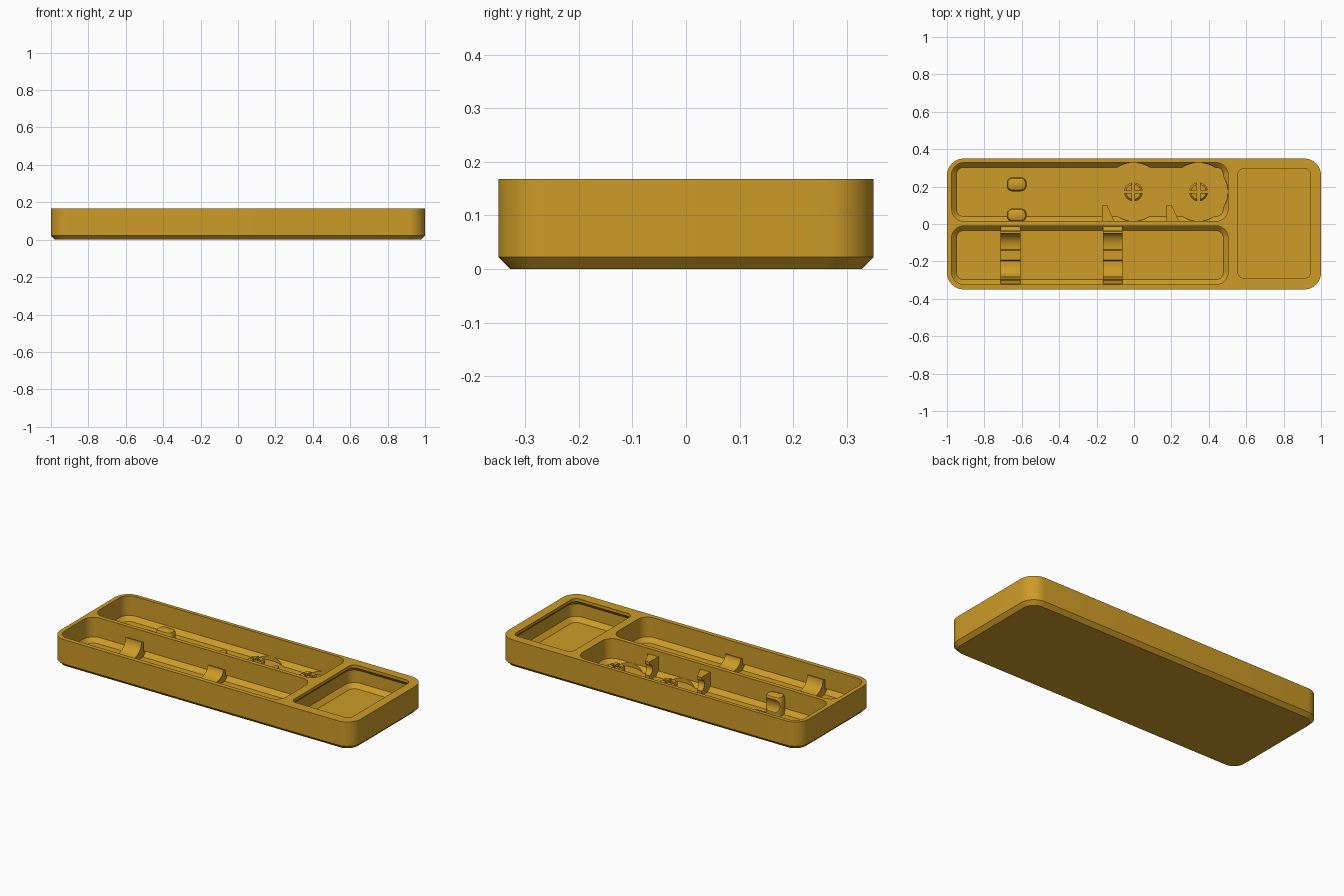
import bpy, bmesh, math
from mathutils import Matrix

if "Cube" in bpy.data.objects:
    bpy.data.objects.remove(bpy.data.objects["Cube"])

gold = bpy.data.materials.new("golden_yellow")
gold.diffuse_color = (0.61, 0.33, 0.02, 1)
gold.use_nodes = True
gold.node_tree.nodes["Principled BSDF"].inputs["Base Color"].default_value = gold.diffuse_color
FLOOR = 0.025


def make(name, bm):
    bmesh.ops.recalc_face_normals(bm, faces=bm.faces)
    me = bpy.data.meshes.new(name)
    bm.to_mesh(me)
    bm.free()
    me.materials.append(gold)
    ob = bpy.data.objects.new(name, me)
    bpy.context.collection.objects.link(ob)
    return ob


def rounded_rect(x0, x1, y0, y1, r, d, n=8):
    """Outline inset by d, corner radius reduced to match."""
    r2 = max(r - d, 0.008)
    x0, x1, y0, y1 = x0 + d, x1 - d, y0 + d, y1 - d
    pts = []
    for i, (cx, cy) in enumerate([(x1 - r2, y1 - r2), (x0 + r2, y1 - r2),
                                  (x0 + r2, y0 + r2), (x1 - r2, y0 + r2)]):
        for k in range(n + 1):
            a = math.pi / 2 * (i + k / n)
            pts.append((cx + r2 * math.cos(a), cy + r2 * math.sin(a)))
    return pts


def loft(name, box, r, levels):
    """Rounded box through (z, inset) levels."""
    bm = bmesh.new()
    rings = [[bm.verts.new((x, y, z)) for x, y in rounded_rect(*box, r, d)]
             for z, d in levels]
    n = len(rings[0])
    for a, b in zip(rings, rings[1:]):
        for i in range(n):
            bm.faces.new((a[i], a[(i + 1) % n], b[(i + 1) % n], b[i]))
    bm.faces.new(rings[0][::-1])
    bm.faces.new(rings[-1])
    return make(name, bm)


def extrude_x(name, x0, x1, profile):
    """Prism along x from a (y, z) profile."""
    bm = bmesh.new()
    f = bm.faces.new([bm.verts.new((x0, y, z)) for y, z in profile])
    new = bmesh.ops.extrude_face_region(bm, geom=[f])["geom"]
    bmesh.ops.translate(bm, vec=(x1 - x0, 0, 0),
                        verts=[v for v in new if isinstance(v, bmesh.types.BMVert)])
    return make(name, bm)


def cylinder(name, centre, r, h, axis="Z", n=48):
    bm = bmesh.new()
    rot = Matrix.Rotation(math.pi / 2, 4, "Y") if axis == "X" else Matrix()
    bmesh.ops.create_cone(bm, cap_ends=True, segments=n, radius1=r, radius2=r,
                          depth=h, matrix=Matrix.Translation(centre) @ rot)
    return make(name, bm)


def cut(ob, cutter):
    m = ob.modifiers.new("cut", "BOOLEAN")
    m.operation, m.solver, m.object = "DIFFERENCE", "EXACT", cutter
    bpy.context.view_layer.objects.active = ob
    bpy.ops.object.modifier_apply(modifier=m.name)
    bpy.data.objects.remove(cutter)


# Tray body with chamfered underside
tray = loft("tray", (-1, 1, -0.35, 0.35), 0.09, [(0, 0.022), (0.022, 0), (0.168, 0)])

# Two long pockets with chamfered floors
pocket = [(FLOOR, 0.025), (FLOOR + 0.025, 0), (0.2, 0)]
cut(tray, loft("cutter", (-0.975, 0.503, 0.015, 0.328), 0.065, pocket))
cut(tray, loft("cutter", (-0.975, 0.503, -0.323, -0.01), 0.065, pocket))

# End compartment with an overhanging lip
cut(tray, loft("cutter", (0.53, 0.97, -0.315, 0.322), 0.06,
               [(FLOOR, 0.025), (FLOOR + 0.025, 0), (0.125, 0),
                (0.15, 0.025), (0.2, 0.025)]))

# Wheel-shaped clearances and split pegs
for i, x in enumerate((-0.003, 0.345)):
    cut(tray, cylinder("cutter", (x, 0.172, FLOOR + 0.1), 0.157, 0.2))
    bm = bmesh.new()
    g = 0.007
    for q in range(4):
        # one quarter of the peg, with a wider head above a waist
        rings = []
        for z, r in ((FLOOR - 0.005, 0.04), (0.065, 0.04), (0.075, 0.05),
                     (0.085, 0.05), (0.095, 0.04)):
            a0 = math.asin(g / r)
            pts = [(g, g)]
            for k in range(9):
                a = a0 + (math.pi / 2 - 2 * a0) * k / 8
                pts.append((r * math.cos(a), r * math.sin(a)))
            c, s = round(math.cos(q * math.pi / 2)), round(math.sin(q * math.pi / 2))
            rings.append([bm.verts.new((x + px * c - py * s,
                                        0.172 + px * s + py * c, z)) for px, py in pts])
        for a, b in zip(rings, rings[1:]):
            for k in range(10):
                j = (k + 1) % 10
                bm.faces.new((a[k], a[j], b[j], b[k]))
        bm.faces.new(rings[0][::-1])
        bm.faces.new(rings[-1])
    make(f"split_peg_{i + 1}", bm)


# Cradle clips across the front pocket: two horns and a low middle pad
def cradle(name, x0, x1, top):
    yc, low = -0.167, 0.05
    half = [(0.153, FLOOR - 0.005), (0.153, 0.05), (0.135, 0.055),
            (0.135, top - 0.008), (0.127, top), (0.117, top)]
    for k in range(1, 9):
        a = math.pi / 2 * k / 8
        half.append((0.045 + 0.072 * math.cos(a), top - (top - low) * math.sin(a)))
    half += [(0.03, low), (0.025, low + 0.015)]
    prof = [(yc + y, z) for y, z in half] + [(yc - y, z) for y, z in half[::-1]]
    return extrude_x(name, x0, x1, prof)


cradle("cradle_left", -0.713, -0.607, 0.12)
cradle("cradle_right", -0.166, -0.062, 0.1)

# Rounded grip posts in the rear pocket
for name, y0, y1, top in (("grip_post_low", 0.175, 0.25, 0.095),
                          ("grip_post_tall", 0.012, 0.083, 0.14)):
    post = loft(name, (-0.68, -0.575, y0, y1), 0.03,
                [(FLOOR - 0.005, 0), (top - 0.02, 0), (top - 0.006, 0.006), (top, 0.02)])
    if top > 0.1:
        cut(post, cylinder("cutter", (-0.628, 0.13, 0.085), 0.06, 0.3, "X"))

# Tapered fins against the divider, each with a round notch
for i, x in enumerate((-0.172, 0.174)):
    bm = bmesh.new()
    f = bm.faces.new([bm.verts.new((x + px, py, FLOOR - 0.005)) for px, py in
                      ((0, 0.01), (0.074, 0.01), (0.062, 0.025), (0.028, 0.1), (0, 0.1))])
    new = bmesh.ops.extrude_face_region(bm, geom=[f])["geom"]
    bmesh.ops.translate(bm, vec=(0, 0, 0.115),
                        verts=[v for v in new if isinstance(v, bmesh.types.BMVert)])
    fin = make(f"fin_{i + 1}", bm)
    cut(fin, cylinder("cutter", (x, 0.1, 0.085), 0.032, 0.3, "X", 32))

# Smooth the rounded corners while keeping edges sharp
for ob in bpy.context.scene.objects:
    ob.select_set(True)
    bpy.context.view_layer.objects.active = ob
bpy.ops.object.shade_smooth_by_angle(angle=math.radians(30))
